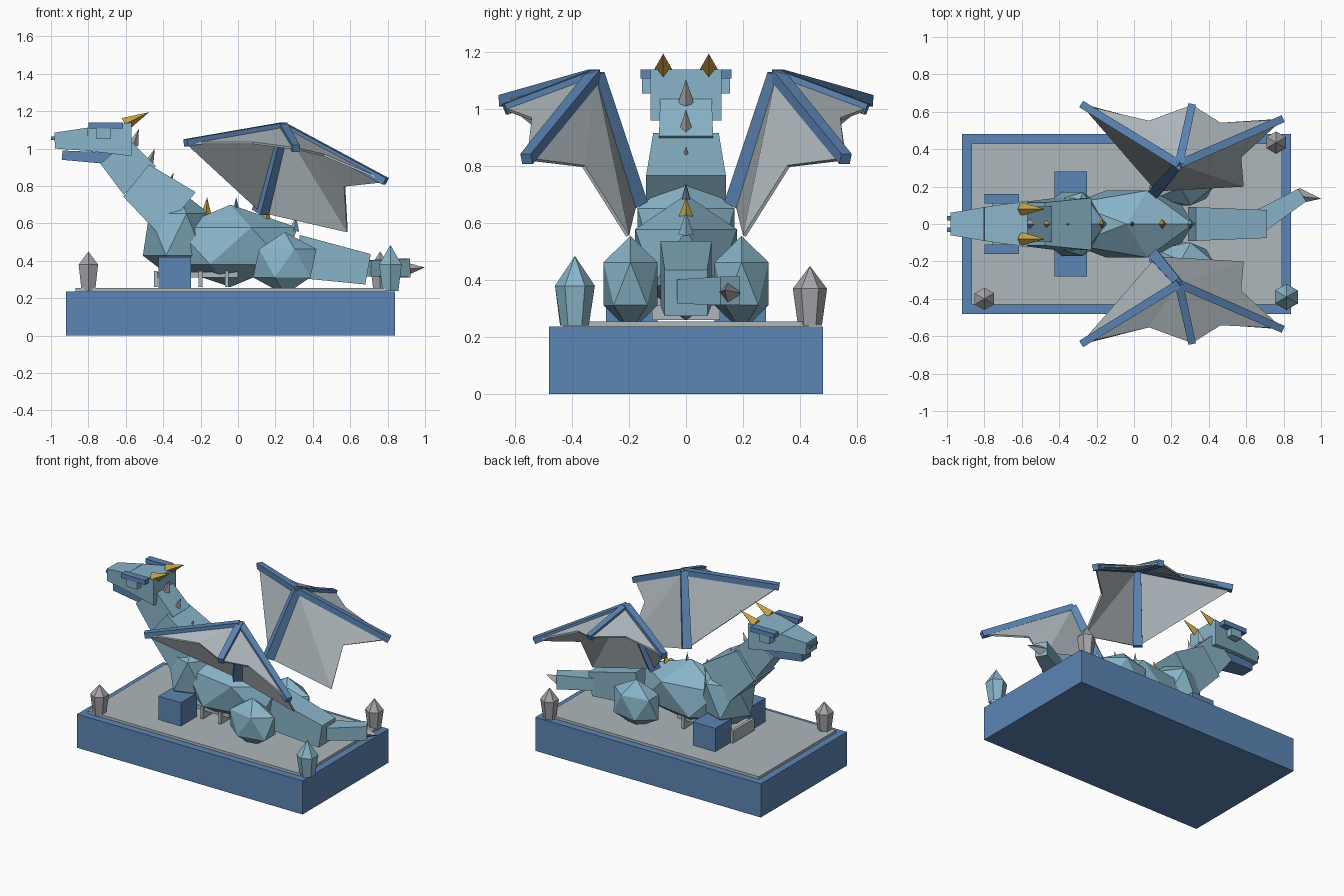
import bpy, bmesh
from mathutils import Vector, Matrix

if "Cube" in bpy.data.objects:
    bpy.data.objects.remove(bpy.data.objects["Cube"], do_unlink=True)


def material(name, rgb):
    m = bpy.data.materials.new(name)
    m.use_nodes = True
    m.diffuse_color = (*rgb, 1)
    m.node_tree.nodes["Principled BSDF"].inputs["Base Color"].default_value = (*rgb, 1)
    return m


blue = material("deep blue", (.107, .235, .46))
sky = material("pale blue", (.25, .46, .585))
grey = material("cool grey", (.42, .475, .505))
bone = material("warm grey", (.38, .38, .40))
gold = material("gold", (.56, .35, .06))


def finish(name, bm, mat):
    bmesh.ops.recalc_face_normals(bm, faces=bm.faces)
    me = bpy.data.meshes.new(name)
    bm.to_mesh(me)
    bm.free()
    me.materials.append(mat)
    ob = bpy.data.objects.new(name, me)
    bpy.context.collection.objects.link(ob)
    return ob


def box(name, lo, hi, mat):
    lo, hi = Vector(lo), Vector(hi)
    bm = bmesh.new()
    bmesh.ops.create_cube(bm, size=1, matrix=Matrix.LocRotScale((lo + hi) / 2, None, hi - lo))
    return finish(name, bm, mat)


def beam(name, p0, p1, size0, size1, mat):
    """Tapered box from p0 to p1; sizes are (width, height)."""
    p0, p1 = Vector(p0), Vector(p1)
    d = (p1 - p0).normalized()
    side = d.cross((0, 0, 1)).normalized()
    up = side.cross(d)
    bm = bmesh.new()
    rings = []
    for p, (w, h) in ((p0, size0), (p1, size1)):
        rings.append([bm.verts.new(p + side * w / 2 * a + up * h / 2 * b)
                      for a, b in ((-1, -1), (1, -1), (1, 1), (-1, 1))])
    for r in rings:
        bm.faces.new(r)
    for i in range(4):
        j = (i + 1) % 4
        bm.faces.new((rings[0][i], rings[0][j], rings[1][j], rings[1][i]))
    return finish(name, bm, mat)


def spike(name, base, tip, r, mat):
    base, tip = Vector(base), Vector(tip)
    d = tip - base
    bm = bmesh.new()
    bmesh.ops.create_cone(bm, cap_ends=True, segments=4, radius1=r, radius2=0, depth=d.length,
                          matrix=Matrix.LocRotScale((base + tip) / 2, d.to_track_quat('Z', 'Y'), None))
    return finish(name, bm, mat)


def gem(name, centre, radii, mat):
    bm = bmesh.new()
    bmesh.ops.create_icosphere(bm, subdivisions=1, radius=1,
                               matrix=Matrix.LocRotScale(Vector(centre), None, Vector(radii)))
    return finish(name, bm, mat)


def crystal(name, x, y, r, z, top, mat):
    bm = bmesh.new()
    floor = .24
    for r1, r2, a, b in ((r * .7, r, floor, z), (r, 0, z, top)):
        bmesh.ops.create_cone(bm, cap_ends=False, segments=6, radius1=r1, radius2=r2, depth=b - a,
                              matrix=Matrix.Translation((x, y, (a + b) / 2)))
    bmesh.ops.remove_doubles(bm, verts=bm.verts, dist=.001)
    return finish(name, bm, mat)


# Plinth and crystals
box("plinth", (-.92, -.48, 0), (.84, .48, .237), blue)
box("plinth_top", (-.87, -.43, .23), (.79, .43, .255), grey)
crystal("crystal_front_right", -.80, -.40, .06, .38, .45, bone)
crystal("crystal_back_left", .76, .435, .06, .37, .45, bone)
crystal("crystal_front_left", .815, -.39, .07, .38, .485, sky)

# Body
gem("torso", (-.04, 0, .48), (.40, .21, .22), sky)
gem("chest", (-.33, 0, .54), (.20, .20, .25), sky)
beam("lower_neck", (-.32, 0, .65), (-.545, 0, .83), (.28, .30), (.23, .22), sky)
beam("upper_neck", (-.525, 0, .83), (-.66, 0, .985), (.19, .23), (.18, .20), sky)

# Head
beam("skull", (-.57, 0, 1.05), (-.80, 0, 1.05), (.25, .18), (.18, .125), sky)
beam("snout", (-.80, 0, 1.05), (-.98, 0, 1.043), (.18, .125), (.12, .085), sky)
beam("jaw", (-.635, 0, .945), (-.94, 0, .965), (.16, .065), (.10, .05), blue)
for s, label in ((1, "left"), (-1, "right")):
    box("nostril_" + label, (-1, s * .03 - .012, 1.045), (-.97, s * .03 + .012, 1.065), blue)
    box("brow_" + label, (-.80, s * .135 - .025, 1.107), (-.615, s * .135 + .025, 1.14), blue)
    box("eye_" + label, (-.76, s * .12 - .035, 1.055), (-.68, s * .12 + .035, 1.107), sky)
    spike("horn_" + label, (-.605, s * .08, 1.13), (-.475, s * .08, 1.195), .037, gold)
    spike("tooth_" + label, (-.65, s * .07, .97), (-.65, s * .07, .91), .012, bone)

# Ridge of spikes along neck and back
for i, (x, z, tx, tz, r, mat) in enumerate((
        (-.56, 1.02, -.53, 1.105, .028, bone), (-.48, .91, -.445, 1.0, .028, bone),
        (-.38, .78, -.345, .87, .028, bone), (-.17, .65, -.165, .74, .027, gold),
        (-.01, .68, -.01, .74, .015, blue), (.15, .62, .16, .69, .027, gold),
        (.30, .56, .31, .64, .027, sky))):
    spike(f"back_spike_{i + 1}", (x, 0, z), (tx, 0, tz), r, mat)

# Tail
beam("tail_base", (.31, 0, .425), (.695, 0, .355), (.18, .23), (.15, .165), sky)
beam("tail_end", (.68, .02, .36), (.90, .155, .362), (.12, .085), (.08, .10), sky)
spike("tail_tip", (.88, .15, .355), (1, .135, .365), .042, bone)

# Belly plates
for i, x in enumerate((-.44, -.20, -.06)):
    box(f"belly_plate_{i + 1}", (x - .01, -.12, .26), (x + .01, .12, .345), grey)
box("belly_strip", (-.44, -.10, .31), (0, .10, .34), grey)

# Legs and wings, both sides
for s, label in ((1, "left"), (-1, "right")):
    gem("haunch_" + label, (.25, s * .195, .387), (.19, .112, .168), sky)
    box("foreleg_" + label, (-.425, s * .19 - .09, .25), (-.25, s * .19 + .09, .42), blue)

    def side(x, y, z):
        return Vector((x, s * y, z))

    hub, root = side(.24, .32, 1.12), side(.12, .18, .66)
    tips = [side(-.28, .64, 1.03), side(.31, .635, 1.0), side(.79, .56, .825)]
    beam("wing_arm_" + label, root, hub, (.06, .075), (.045, .055), blue)
    for i, tip in enumerate(tips):
        beam(f"wing_finger_{i + 1}_{label}", hub, tip, (.045, .04), (.04, .04), blue)

    # Scalloped membrane fanned around the hub
    rim = [root, tips[0], side(.08, .55, 1.03), tips[1], side(.46, .54, .965), tips[2],
           side(.57, .36, .80), side(.585, .205, .555)]
    bm = bmesh.new()
    centre = bm.verts.new(hub)
    edge = [bm.verts.new(p) for p in rim]
    for a, b in zip(edge, edge[1:] + edge[:1]):
        bm.faces.new((centre, a, b))
    wing = finish("wing_membrane_" + label, bm, grey)
    solid = wing.modifiers.new("thickness", 'SOLIDIFY')
    solid.thickness = .012
    solid.offset = 0
